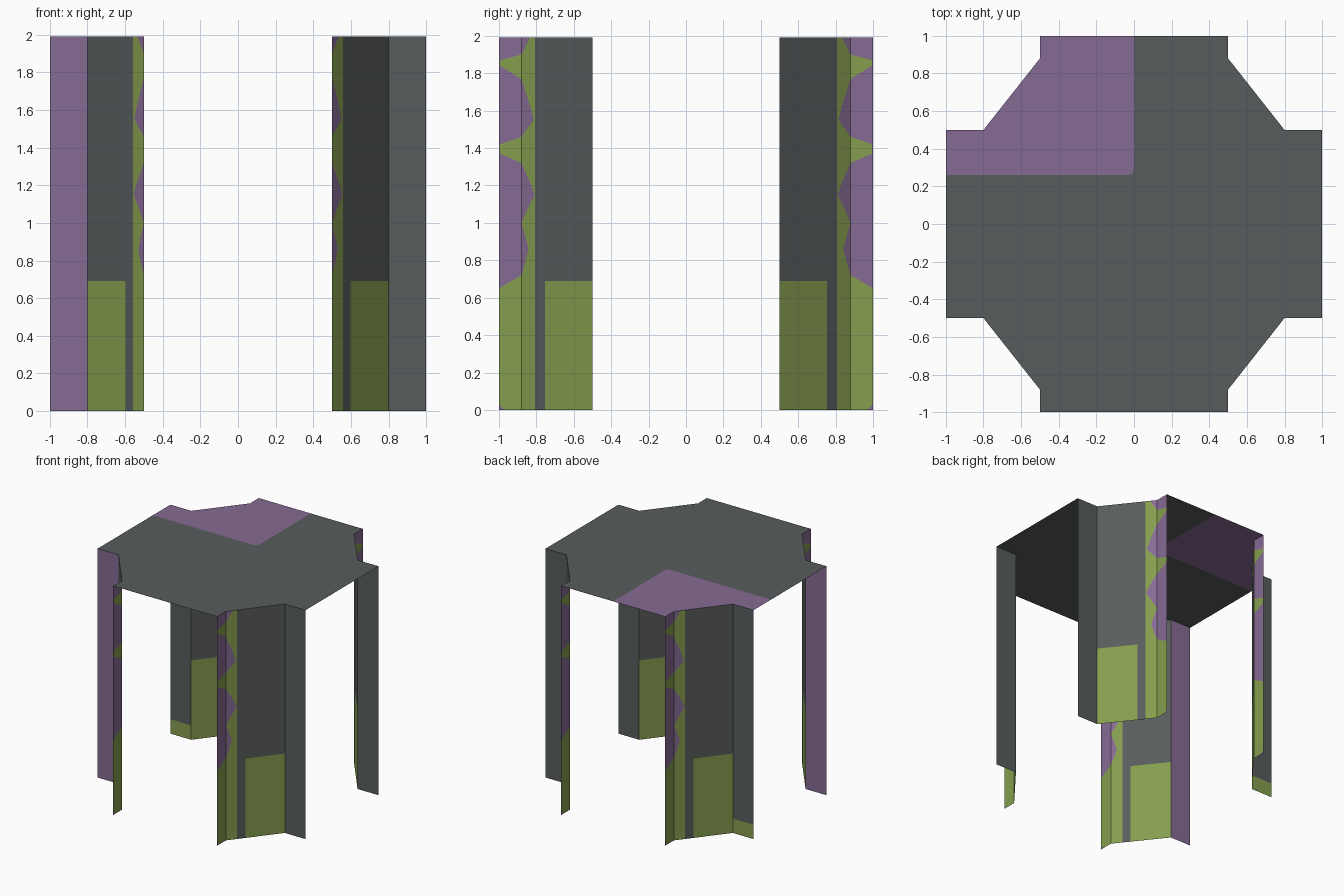
import bpy, bmesh
from mathutils import Vector

if "Cube" in bpy.data.objects:
    bpy.data.objects.remove(bpy.data.objects["Cube"])

H = 1.99                      # height of the table top
GREY, GREEN, PURPLE = 0, 1, 2


def material(name, rgb):
    m = bpy.data.materials.new(name)
    m.diffuse_color = (*rgb, 1)
    m.use_nodes = True
    m.node_tree.nodes["Principled BSDF"].inputs["Base Color"].default_value = m.diffuse_color
    return m


MATS = [material("slate grey", (0.098, 0.107, 0.107)),
        material("moss green", (0.235, 0.342, 0.076)),
        material("dusty purple", (0.240, 0.147, 0.298))]


def add_face(bm, pts, mat, outward):
    """Add one flat face that looks towards 'outward'; skip empty slivers."""
    clean = [p for i, p in enumerate(pts) if (p - pts[i - 1]).length > 1e-5]
    if len(clean) < 3:
        return
    f = bm.faces.new([bm.verts.new(p) for p in clean])
    f.normal_update()
    if f.normal.dot(outward) < 0:
        f.normal_flip()
    f.material_index = mat


def finish(bm, name):
    bmesh.ops.remove_doubles(bm, verts=bm.verts, dist=1e-5)
    bmesh.ops.triangulate(bm, faces=[f for f in bm.faces if len(f.verts) > 4])
    me = bpy.data.meshes.new(name)
    bm.to_mesh(me)
    bm.free()
    for m in MATS:
        me.materials.append(m)
    ob = bpy.data.objects.new(name, me)
    bpy.context.collection.objects.link(ob)


# Table top: grey cross-shaped sheet with a purple corner patch
UP = Vector((0, 0, 1))
corner = [(1, .5), (.8, .5), (.5, .88), (.5, 1)]
back_left = [(-x, y) for x, y in corner]
patch = [(0, 1), (0, .29), (-.008, .268), (-.03, .26), (-1, .26)]
rest = (patch[::-1] + corner[::-1] + [(x, -y) for x, y in corner]
        + [(-x, -y) for x, y in corner[::-1]])
bm = bmesh.new()
for outline, mat in ((back_left + patch, PURPLE), (rest, GREY)):
    add_face(bm, [Vector((x, y, H)) for x, y in outline], mat, UP)
finish(bm, "table_top")

# Wavy purple/green edge on the legs: (height, y position of the edge)
FOLD, STRIP, BLOCK = .88, .807, .755
WAVE = [(0, .97), (.03, 1), (.65, 1), (.72, .88), (.78, .862), (.86, .842),
        (.94, .862), (1.0, .88), (1.08, .845), (1.15, .81), (1.22, .835),
        (1.32, .88), (1.37, .995), (1.42, .995), (1.46, .88), (1.55, .815),
        (1.63, .835), (1.77, .88), (1.84, .995), (1.87, .995), (1.9, .88),
        (H, .835)]


def leg(name, sx, sy, wall_bands):
    bm = bmesh.new()
    out = Vector((sx, sy, 0))

    def on_sheet(y, z):       # short wall at x = 0.5, then the slanted panel
        x = .5 + max(0, FOLD - y) * .3 / .38
        return Vector((sx * x, sy * y, z))

    def sheet(y0, y1, z0, z1, mat):
        add_face(bm, [on_sheet(y0, z0), on_sheet(y1, z0),
                      on_sheet(y1, z1), on_sheet(y0, z1)], mat, out)

    # Purple outside the wave, green inside it, split at the fold
    for (z0, a), (z1, b) in zip(WAVE, WAVE[1:]):
        for hi, lo in ((1, FOLD), (FOLD, STRIP)):
            ca, cb = (min(hi, max(lo, v)) for v in (a, b))
            add_face(bm, [on_sheet(hi, z0), on_sheet(ca, z0),
                          on_sheet(cb, z1), on_sheet(hi, z1)], PURPLE, out)
            add_face(bm, [on_sheet(ca, z0), on_sheet(lo, z0),
                          on_sheet(lo, z1), on_sheet(cb, z1)], GREEN, out)
    # Slanted panel: grey with a green block at the foot
    sheet(STRIP, BLOCK, 0, H, GREY)
    sheet(BLOCK, .5, 0, .69, GREEN)
    sheet(BLOCK, .5, .69, H, GREY)
    # Outer wall at y = 0.5
    for z0, z1, mat in wall_bands:
        add_face(bm, [Vector((sx * x, sy * .5, z)) for x, z in
                      ((.8, z0), (1, z0), (1, z1), (.8, z1))], mat, out)
    finish(bm, name)


leg("front_left_leg", -1, -1, [(0, H, PURPLE)])
leg("front_right_leg", 1, -1, [(0, H, GREY)])
leg("back_right_leg", 1, 1, [(0, H, GREY)])
leg("back_left_leg", -1, 1, [(0, .125, GREEN), (.125, H, GREY)])
